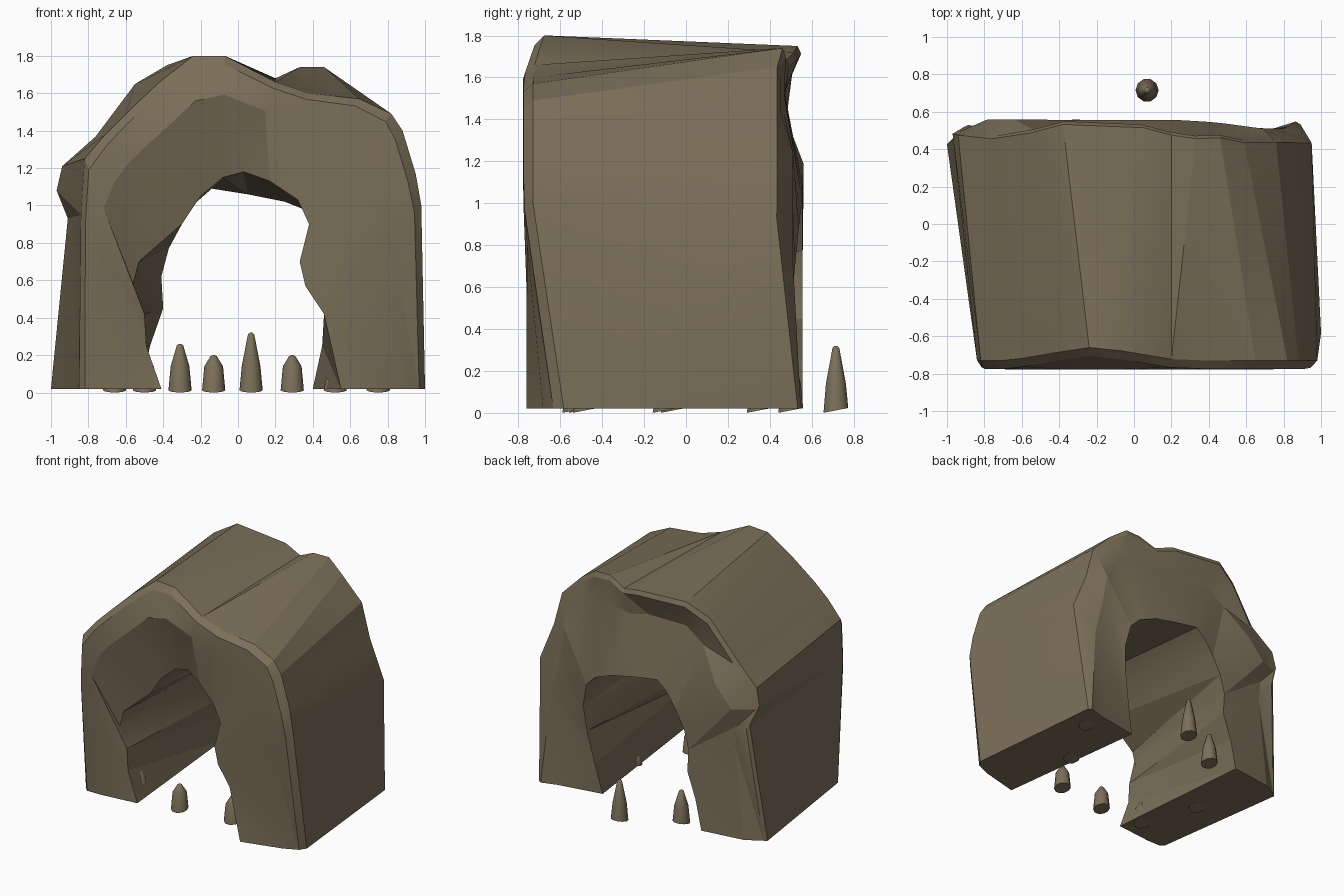
import bpy
import bmesh
import math
from mathutils import Matrix, Vector

cube = bpy.data.objects.get("Cube")
if cube:
    bpy.data.objects.remove(cube, do_unlink=True)

GROUND = 0.02

# Single stone colour
stone = bpy.data.materials.new("brown stone")
stone.use_nodes = True
stone.diffuse_color = (0.2, 0.16, 0.1, 1)
stone.node_tree.nodes["Principled BSDF"].inputs["Base Color"].default_value = stone.diffuse_color


def finish(bm, name, angle):
    """Turn a bmesh into a shaded, coloured object."""
    bmesh.ops.recalc_face_normals(bm, faces=bm.faces)
    mesh = bpy.data.meshes.new(name)
    bm.to_mesh(mesh)
    bm.free()
    mesh.materials.append(stone)
    obj = bpy.data.objects.new(name, mesh)
    bpy.context.collection.objects.link(obj)
    bpy.ops.object.select_all(action='DESELECT')
    obj.select_set(True)
    bpy.context.view_layer.objects.active = obj
    bpy.ops.object.shade_smooth_by_angle(angle=math.radians(angle))
    return obj


# Arch outlines as (x, z), running from the -x foot over the top to the +x foot
outer_front = [(-.85, GROUND), (-.84, .95), (-.82, 1.25), (-.71, 1.38),
               (-.6, 1.49), (-.42, 1.66), (-.24, 1.8), (-.07, 1.8),
               (.2, 1.66), (.38, 1.6), (.65, 1.57), (.82, 1.49),
               (.88, 1.4), (.95, 1.17), (.98, 1), (1, GROUND)]
outer_back = [(-1, GROUND), (-.91, .93), (-.97, 1.08), (-.94, 1.21),
              (-.76, 1.37), (-.55, 1.65), (-.38, 1.75), (.05, 1.72),
              (.2, 1.68), (.33, 1.74), (.46, 1.74), (.59, 1.65),
              (.76, 1.48), (.83, 1.22), (.95, .93), (.89, GROUND)]
inner_front = [(-.41, GROUND), (-.49, .25), (-.5, .42), (-.56, .58),
               (-.53, .7), (-.3, .9), (-.2, 1.05), (-.08, 1.15),
               (.03, 1.18), (.17, 1.13), (.32, 1.03), (.38, .9),
               (.33, .7), (.36, .57), (.46, .42), (.55, GROUND)]
inner_back = [(-.52, GROUND), (-.47, .25), (-.4, .45), (-.41, .62),
              (-.37, .77), (-.3, .9), (-.22, 1.02), (-.14, 1.09),
              (.05, 1.06), (.25, 1.02), (.4, .96), (.48, .88),
              (.52, .7), (.5, .5), (.45, .25), (.4, GROUND)]


def crown_dip(x, z):
    """How far the front rim is set back around the crown."""
    return 0.07 * math.exp(-((x + .22) / .28) ** 2) if z > 1.4 else 0


def front_rim_y(x, z):
    foot = -.58 if x > 0 else -.65
    return foot + (-.73 - foot) * min(z, 1) + crown_dip(x, z)


def front_lip_y(x, z):
    foot = -.63 if x > 0 else -.68
    return foot + (-.775 - foot) * min(z, 1) + crown_dip(x, z)


def front_brow_y(x, z):
    return -.68 - .097 * min(z, 1)


def front_mouth_y(x, z):
    """The mouth is set back except beside the +x leg."""
    return -.65 - .11 * min(max(x / .3, 0), 1)


def back_rim_y(x, z):
    if z < 1:
        return .55 - .11 * z if x > 0 else .44 + .1 * z
    if x > .55:
        return .45
    return .52 + .05 * math.cos((x + .2) * 5.5)


def back_hollow_y(x, z):
    if z > 1.3:
        return .47
    return .56 if x < 0 and z > .9 else .51


def back_mouth_y(x, z):
    return .45 + .1 * min(z, 1.1) if x > .3 else .555


def ring(outline, depth):
    """Place an outline in space using a depth rule."""
    return [Vector((x, depth(x, z), z)) for x, z in outline]


def between(a, b, t):
    """Outline part of the way from a to b."""
    return [(p[0] + (q[0] - p[0]) * t, p[1] + (q[1] - p[1]) * t) for p, q in zip(a, b)]


# Rock arch: rings run from the tunnel mouth, over the outside, to the back mouth
rings = [
    ring(inner_front, front_mouth_y),
    ring(between(outer_front, inner_front, .32), front_brow_y),
    ring(between(outer_front, inner_front, .07), front_lip_y),
    ring(outer_front, front_rim_y),
    ring(outer_back, lambda x, z: back_rim_y(x, z) - .015),
    ring(between(outer_back, inner_back, .05), back_rim_y),
    ring(between(outer_back, inner_back, .3), back_hollow_y),
    ring(inner_back, back_mouth_y),
]
bm = bmesh.new()
grid = [[bm.verts.new(p) for p in loop] for loop in rings]
for a, b in zip(grid, grid[1:] + grid[:1]):
    for i in range(len(a) - 1):
        bm.faces.new((a[i], a[i + 1], b[i + 1], b[i]))
for end in (0, -1):
    bm.faces.new([loop[end] for loop in grid])
bmesh.ops.triangulate(bm, faces=bm.faces[:])
finish(bm, "rock_arch", 18)


def stalagmite(name, x, y, height):
    """Blunt spike with a shoulder and a tilted base."""
    sides = 10
    shoulder = min(.14, height * .7)
    profile = [(.062, 0), (.05, shoulder), (.017, height * .97), (.006, height)]
    bm = bmesh.new()
    loops = []
    for radius, level in profile:
        loop = []
        for i in range(sides):
            a = math.tau * i / sides
            tilt = .012 * (1 + math.sin(a)) if level == 0 else 0
            loop.append(bm.verts.new((radius * math.cos(a), radius * math.sin(a), level + tilt)))
        loops.append(loop)
    for a, b in zip(loops, loops[1:]):
        for i in range(sides):
            j = (i + 1) % sides
            bm.faces.new((a[i], a[j], b[j], b[i]))
    bm.faces.new(loops[0])
    bm.faces.new(loops[-1])
    bmesh.ops.transform(bm, matrix=Matrix.Translation((x, y, 0)), verts=bm.verts)
    finish(bm, name, 45)


# Stalagmites on the floor, some half buried in the legs
spikes = [(-.31, .5, .26), (-.13, -.53, .2), (.07, .715, .32), (.29, -.48, .2),
          (.52, -.1, .1), (-.5, -.5, .2), (-.66, -.06, .2), (.75, .35, .2)]
for n, spike in enumerate(spikes, 1):
    stalagmite(f"stalagmite_{n}", *spike)
